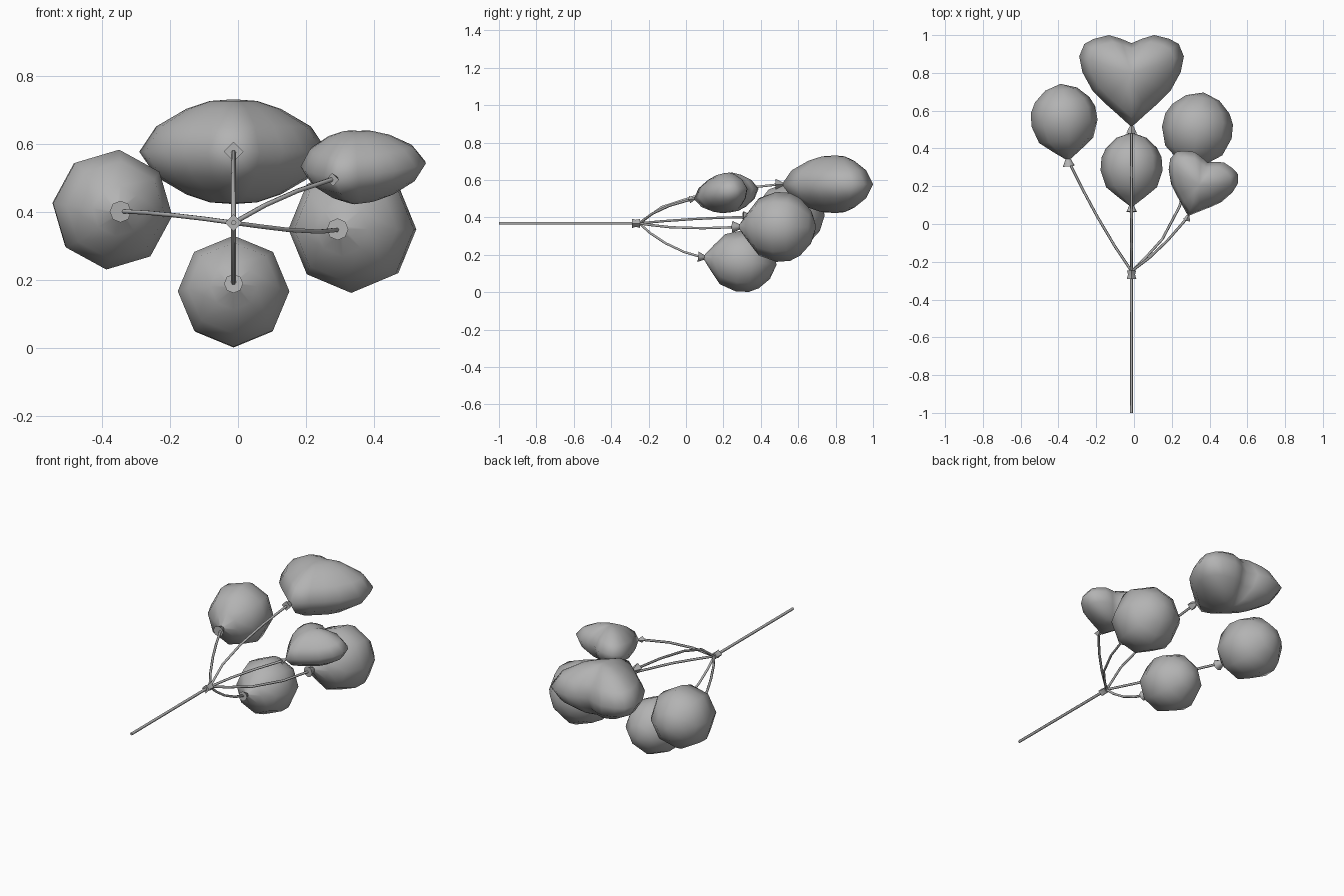
import bpy, bmesh, math
from mathutils import Vector, Matrix

if "Cube" in bpy.data.objects:
    bpy.data.objects.remove(bpy.data.objects["Cube"])

grey = bpy.data.materials.new("balloon grey")
grey.diffuse_color = (0.45, 0.45, 0.45, 1)
grey.use_nodes = True
grey.node_tree.nodes["Principled BSDF"].inputs["Base Color"].default_value = grey.diffuse_color
CX, HZ = -0.013, 0.368          # bundle centre line and height


def finish(name, bm, matrix, angle=180):
    """Turn a bmesh into a smooth, placed object."""
    bmesh.ops.recalc_face_normals(bm, faces=bm.faces)
    me = bpy.data.meshes.new(name)
    bm.to_mesh(me)
    bm.free()
    me.transform(matrix)
    me.materials.append(grey)
    ob = bpy.data.objects.new(name, me)
    bpy.context.collection.objects.link(ob)
    bpy.ops.object.select_all(action='DESELECT')
    bpy.context.view_layer.objects.active = ob
    ob.select_set(True)
    bpy.ops.object.shade_smooth_by_angle(angle=math.radians(angle))
    return ob


def loft(bm, rings):
    """Bridge rings of points; a one-point ring closes to a tip."""
    loops = [[bm.verts.new(p) for p in r] for r in rings]
    for a, b in zip(loops, loops[1:]):
        n = max(len(a), len(b))
        for i in range(n):
            j = (i + 1) % n
            if len(a) == 1:
                bm.faces.new((a[0], b[i], b[j]))
            elif len(b) == 1:
                bm.faces.new((a[i], a[j], b[0]))
            else:
                bm.faces.new((a[i], a[j], b[j], b[i]))


def frame(tip, axis):
    """Local x = width, y = thickness, z = balloon axis."""
    z = Vector(axis).normalized()
    x = z.cross(Vector((0, 0, 1))).normalized()
    y = z.cross(x)
    m = Matrix((x, y, z)).transposed().to_4x4()
    return Matrix.Translation(tip) @ m


def lathe(name, profile, sides, matrix, turn=0, angle=180):
    bm = bmesh.new()
    rings = []
    for z, r in profile:
        if r == 0:
            rings.append([(0, 0, z)])
        else:
            rings.append([(r * math.cos(t), r * math.sin(t), z) for t in
                          (2 * math.pi * i / sides + turn for i in range(sides))])
    loft(bm, rings)
    return finish(name, bm, matrix, angle)


def knot(name, matrix, r, sides):
    # flared mouth tied below the balloon
    lathe(name, [(-1.2 * r, 0), (-1.2 * r, r), (-0.7 * r, 0.75 * r),
                 (0.1 * r, 0.4 * r), (0.4 * r, 0)], sides, matrix, angle=50)


# round balloons: (height fraction, radius fraction)
ROUND = [(0, 0.08), (0.11, 0.42), (0.25, 0.82), (0.48, 1.0),
         (0.66, 0.97), (0.79, 0.82), (0.93, 0.48), (1, 0)]


def round_balloon(name, tip, axis, radius, length, turn, knot_r):
    m = frame(tip, axis)
    lathe(name, [(z * length, r * radius) for z, r in ROUND], 8, m, turn)
    knot(name + "_knot", m, knot_r, 8)


# heart balloons: right half outline from tip to notch
HALF = [(0, 0), (.077, .07), (.145, .13), (.205, .19), (.26, .29), (.277, .375),
        (.25, .44), (.2, .467), (.12, .487), (.056, .468), (0, .444)]
OUTLINE = HALF + [(-u, v) for u, v in HALF[-2:0:-1]]
LENS = [(0, -.154), (.25, -.149), (.5, -.126), (.82, -.074), (1, 0),
        (.82, .074), (.5, .126), (.25, .149), (0, .154)]


def heart_balloon(name, tip, axis, size, knot_r):
    bm = bmesh.new()
    mid = 0.285
    rings = []
    for s, h in LENS:
        pts = [(0, 0)] if s == 0 else OUTLINE
        if s == 0:
            rings.append([(0, h * size, mid * size)])
        else:
            rings.append([(u * s * size, h * size, (mid + (v - mid) * s) * size)
                          for u, v in pts])
    loft(bm, rings)
    m = frame(tip, axis)
    finish(name, bm, m)
    knot(name + "_knot", m, knot_r, 4)


def string(name, points, r=0.007, smooth=True):
    cu = bpy.data.curves.new(name, 'CURVE')
    cu.dimensions = '3D'
    cu.bevel_depth = r
    cu.bevel_resolution = 1
    cu.use_fill_caps = True
    sp = cu.splines.new('POLY')
    sp.points.add(len(points) - 1)
    for p, co in zip(sp.points, points):
        p.co = (*co, 1)
    sp.use_smooth = smooth
    cu.materials.append(grey)
    ob = bpy.data.objects.new(name, cu)
    bpy.context.collection.objects.link(ob)


# balloons
round_balloon("left_balloon", (-.349, .344, .402), (-.04, .40, .01), .177, .40, math.radians(6), .032)
round_balloon("right_balloon", (.299, .287, .349), (.07, .41, 0), .187, .415, 0, .032)
round_balloon("lower_balloon", (CX, .098, .186), (0, .39, -.04), .164, .388, 0, .028)
heart_balloon("large_heart_balloon", (CX, .513, .577), (0, 1, 0), 1.0, .029)
heart_balloon("small_heart_balloon", (.286, .042, .499), (.337, .941, .17), .69, .02)

# strings fanning out from the tie
start = (CX, -.25, HZ)
string("left_string", [start, (-.10, -.12, .380), (-.195, .04, .391), (-.27, .18, .398), (-.345, .33, .402)])
string("right_string", [start, (.06, -.18, .358), (.15, -.08, .347), (.24, .09, .342), (.296, .27, .348)])
string("lower_string", [start, (CX, -.19, .315), (CX, -.11, .262), (CX, -.01, .215), (CX, .085, .187)])
string("large_heart_string", [start, (CX, -.13, .455), (CX, .04, .51), (CX, .26, .55), (CX, .50, .577)])
string("small_heart_string", [start, (.08, -.18, .420), (.175, -.09, .462), (.28, .03, .497)])

# tie and straight tail
lathe("tie", [(-.022, 0), (-.022, .025), (0, .019), (.022, .024), (.022, 0)], 4,
      frame((CX, -.268, HZ), (0, 1, 0)), angle=50)
string("tail", [(CX, -1, HZ), (CX, -.25, HZ)], .008)
